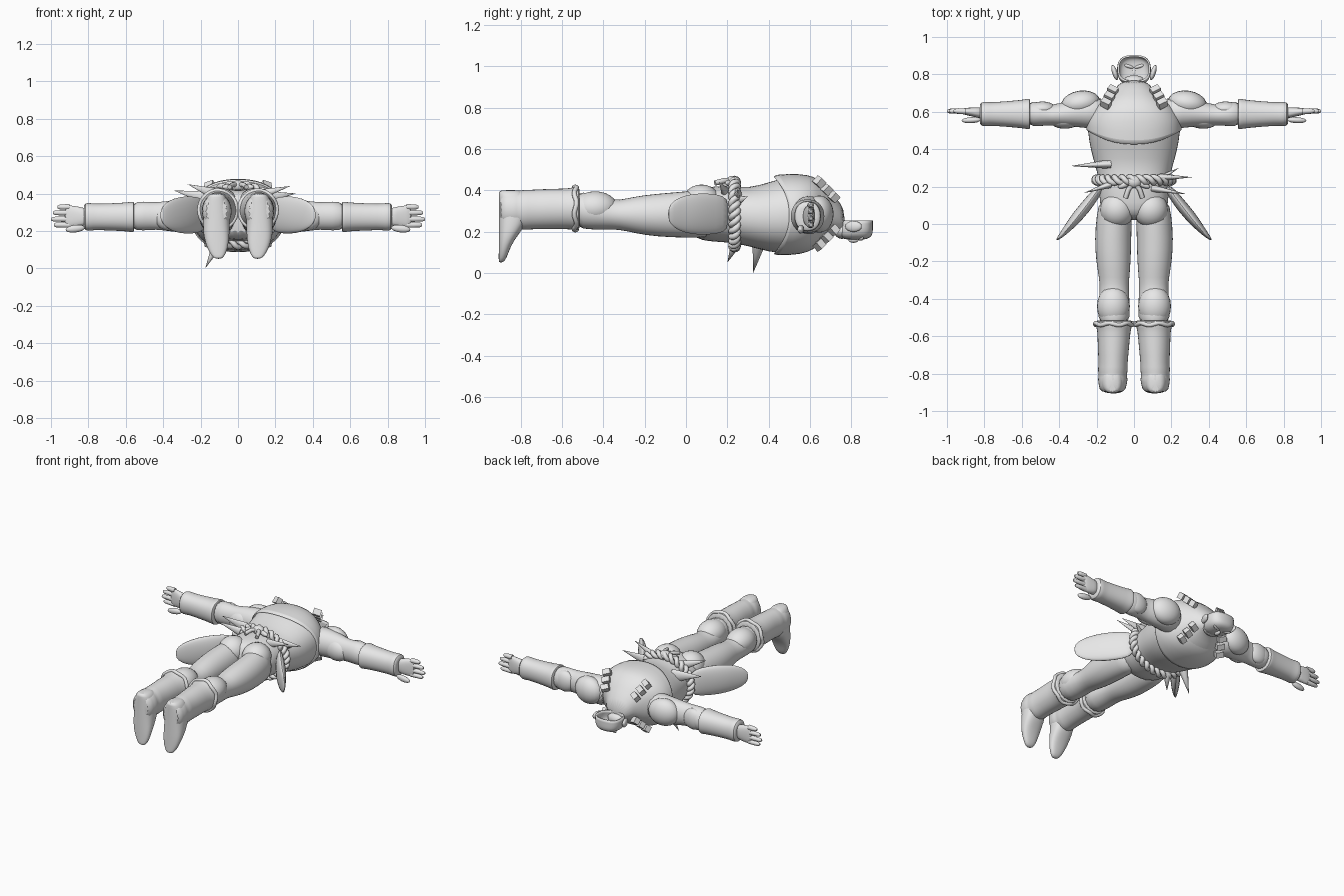
import bpy, bmesh
from math import sin, cos, pi, tau, copysign
from mathutils import Vector

if "Cube" in bpy.data.objects:
    bpy.data.objects.remove(bpy.data.objects["Cube"])

grey = bpy.data.materials.new("light_grey")
grey.use_nodes = True
grey.diffuse_color = (0.8, 0.8, 0.8, 1)
grey.node_tree.nodes["Principled BSDF"].inputs["Base Color"].default_value = (0.8, 0.8, 0.8, 1)


def finish(obj, mirror=False, subdivide=0, angle=40):
    """Material, smooth shading, subdivision and left/right mirroring."""
    obj.data.materials.append(grey)
    bpy.ops.object.select_all(action="DESELECT")
    obj.select_set(True)
    bpy.context.view_layer.objects.active = obj
    if obj.type == "MESH":
        bpy.ops.object.shade_smooth_by_angle(angle=angle * pi / 180)
    if subdivide:
        obj.modifiers.new("Round", "SUBSURF").levels = subdivide
        obj.modifiers["Round"].render_levels = subdivide
    if mirror:
        obj.modifiers.new("Mirror", "MIRROR").use_mirror_merge = False
    return obj


def from_bmesh(name, bm, **options):
    bmesh.ops.recalc_face_normals(bm, faces=bm.faces)
    mesh = bpy.data.meshes.new(name)
    bm.to_mesh(mesh)
    bm.free()
    obj = bpy.data.objects.new(name, mesh)
    bpy.context.collection.objects.link(obj)
    return finish(obj, **options)


def loft(name, axis, stations, square=1.0, sides=16, caps=(True, True), shift=None, **options):
    """Skin oval rings: position, two centre coordinates, two radii."""
    bm = bmesh.new()
    rings = []
    for index, (pos, cu, cv, ru, rv) in enumerate(stations):
        ring = []
        for k in range(sides):
            c, s = cos(tau * k / sides), sin(tau * k / sides)
            u = cu + ru * copysign(abs(c) ** square, c)
            v = cv + rv * copysign(abs(s) ** square, s)
            p = pos + (shift(index, c, s) if shift else 0)
            co = {"x": (p, u, v), "y": (u, p, v), "z": (u, v, p)}[axis]
            ring.append(bm.verts.new(co))
        rings.append(ring)
    for a, b in zip(rings, rings[1:]):
        for k in range(sides):
            n = (k + 1) % sides
            bm.faces.new((a[k], a[n], b[n], b[k]))
    for ring, cap in zip((rings[0], rings[-1]), caps):
        if cap:
            bm.faces.new(ring)
    return from_bmesh(name, bm, angle=60, **options)


def ball(name, loc, radii, turn=(0, 0, 0), **options):
    bpy.ops.mesh.primitive_uv_sphere_add(segments=20, ring_count=12, location=loc, rotation=turn)
    obj = bpy.context.object
    obj.scale = radii
    bpy.ops.object.transform_apply(location=True, rotation=True, scale=True)
    obj.name = name
    return finish(obj, **options)


def spike(name, base, tip, width, thick):
    """Flattened pointed leaf from base to tip."""
    base, tip = Vector(base), Vector(tip)
    way = tip - base
    bpy.ops.mesh.primitive_cone_add(vertices=8, radius1=1, radius2=0, depth=way.length,
                                    location=(base + tip) / 2, rotation=way.to_track_quat("Z", "Y").to_euler())
    bpy.context.object.scale = (thick, width, 1)
    bpy.context.object.name = name
    return finish(bpy.context.object)


def tube(name, points, radius, closed=False, **options):
    curve = bpy.data.curves.new(name, "CURVE")
    curve.dimensions = "3D"
    curve.bevel_depth = radius
    curve.bevel_resolution = 2
    curve.use_fill_caps = True
    line = curve.splines.new("POLY")
    line.points.add(len(points) - 1)
    for p, co in zip(line.points, points):
        p.co = (*co, 1)
    line.use_cyclic_u = closed
    obj = bpy.data.objects.new(name, curve)
    bpy.context.collection.objects.link(obj)
    return finish(obj, **options)


# Torso, with hunched back and neck
loft("torso", "y", [
    (0.02, 0, .28, .13, .10), (.08, 0, .285, .18, .13), (.15, 0, .285, .188, .135),
    (.22, 0, .285, .185, .14), (.3, 0, .27, .205, .14), (.4, 0, .27, .235, .17),
    (.5, 0, .28, .25, .19), (.56, 0, .285, .25, .19), (.62, 0, .29, .215, .172),
    (.67, 0, .295, .16, .14), (.72, 0, .285, .1, .085), (.77, 0, .25, .07, .06)],
    square=.9, sides=24, subdivide=1)

# Chest armour with a hem that dips at the middle of back and front
loft("chest_armour", "y", [
    (.5, 0, .28, .25, .185), (.5, 0, .28, .258, .198), (.56, 0, .285, .256, .197),
    (.62, 0, .29, .218, .176), (.65, 0, .295, .18, .15)],
    square=.9, sides=32, caps=(False, False), subdivide=1,
    shift=lambda i, c, s: -.075 * abs(s) ** 2 if i < 2 else 0)

# Shoulder strap pads, back and front
for side, sign, top in (("back", 1, .44), ("front", -1, .135)):
    for i in range(3):
        bpy.ops.mesh.primitive_cube_add(size=1, location=(.15 - .018 * i, .645 + .034 * i, top - sign * .035 * i))
        pad = bpy.context.object
        pad.name = f"{side}_strap_pad_{i}"
        pad.scale = (.05, .036, .04)
        pad.rotation_euler = (-sign * .7, sign * .3, .45)
        bpy.ops.object.transform_apply(location=True, rotation=True, scale=True)
        finish(pad, mirror=True)

# Head: an open-backed face shell with ears, brow, nose and jaw
face = loft("face_shell", "z", [
    (.255, 0, .83, .09, .075), (.22, 0, .825, .094, .08), (.19, 0, .82, .088, .085),
    (.17, 0, .82, .07, .072), (.16, 0, .82, .035, .04)],
    square=.75, caps=(False, True), subdivide=1)
face.modifiers.new("Shell", "SOLIDIFY").thickness = .01
ball("jaw", (0, .755, .205), (.062, .04, .04))
ball("nose", (0, .81, .16), (.014, .025, .014))
ball("brow", (.035, .845, .168), (.035, .01, .012), (0, 0, .3), mirror=True)
ball("ear", (.103, .81, .225), (.014, .042, .026), (0, 0, -.3), mirror=True)

# Arms and their muscles
loft("arm", "x", [
    (.15, .59, .28, .1, .1), (.26, .6, .28, .085, .095), (.36, .59, .28, .07, .085),
    (.44, .58, .28, .052, .072), (.5, .588, .28, .066, .08), (.58, .59, .278, .07, .078)],
    subdivide=1, mirror=True)
ball("deltoid", (.285, .645, .285), (.105, .068, .09), (0, 0, -.15), mirror=True)
ball("biceps", (.36, .56, .27), (.09, .05, .07), (0, 0, -.1), mirror=True)
ball("forearm_muscle", (.49, .615, .28), (.075, .04, .07), mirror=True)

# Gauntlets and hands
loft("gauntlet", "x", [
    (.555, .588, .275, .075, .07), (.555, .588, .275, .083, .083), (.575, .588, .275, .083, .083),
    (.59, .588, .275, .077, .078), (.77, .588, .275, .062, .07), (.785, .588, .275, .067, .076),
    (.82, .588, .275, .065, .075), (.825, .588, .275, .05, .055)],
    square=.9, subdivide=1, mirror=True)
loft("palm", "x", [(.8, .592, .275, .035, .045), (.85, .598, .275, .026, .055),
                   (.9, .602, .277, .02, .062), (.93, .602, .277, .012, .058)],
     square=.8, subdivide=1, mirror=True)
for i, (reach, z) in enumerate(zip((.965, .99, 1, .985), (.328, .297, .263, .232))):
    loft(f"finger_{i}", "x", [(.9, .602, z, .016, .016), (.94, .604, z, .015, .015),
                              (reach - .012, .604, z, .012, .013), (reach, .604, z, .006, .007)],
         sides=10, mirror=True)
ball("thumb", (.87, .555, .212), (.052, .016, .02), (0, .12, -.05), mirror=True)

# Legs and buttocks
loft("leg", "y", [
    (.14, .1, .285, .085, .115), (.05, .105, .285, .097, .118), (-.08, .113, .28, .1, .11),
    (-.2, .11, .28, .095, .1), (-.29, .106, .282, .082, .08), (-.35, .105, .28, .078, .069),
    (-.45, .107, .295, .088, .088), (-.55, .107, .31, .085, .096)], subdivide=1, mirror=True)
ball("buttock", (.09, .075, .34), (.092, .095, .088), mirror=True)
ball("calf_muscle", (.11, -.44, .315), (.088, .11, .08), mirror=True)

# Boots: rolled cuff, shaft with ankle folds, pointed foot
boot = [(-.515, .107, .312, .09, .09), (-.515, .107, .312, .1, .106), (-.55, .107, .312, .1, .106),
        (-.565, .107, .31, .09, .1), (-.66, .11, .31, .086, .1), (-.75, .112, .307, .078, .097)]
for fold in (-.78, -.83):
    boot += [(fold, .113, .305, .083, .1), (fold - .03, .114, .305, .075, .094)]
loft("boot_shaft", "y", boot + [(-.905, .115, .305, .07, .095)], subdivide=1, mirror=True)
tube("boot_rope", [(.107 + .1 * cos(tau * k / 32), -.535 + .006 * sin(6 * tau * k / 32),
                    .312 + .104 * sin(tau * k / 32)) for k in range(32)], .012, True, mirror=True)
foot = []
for z, x, width, top in ((.05, .105, .018, -.885), (.07, .106, .038, -.868), (.11, .11, .056, -.855),
                         (.16, .114, .068, -.83), (.21, .116, .072, -.79), (.27, .116, .072, -.76),
                         (.34, .116, .068, -.76), (.385, .115, .052, -.78), (.402, .115, .03, -.8)):
    foot.append((z, x, (top - .906) / 2, width, (top + .906) / 2))
loft("foot", "z", foot, square=.8, subdivide=1, mirror=True)

# Twisted rope belt with a knot
for strand in range(2):
    points = []
    for k in range(240):
        a = tau * k / 240
        twist = a * 14 + strand * pi
        r = .016 * cos(twist)
        points.append(((.198 + r) * cos(a), .235 + .016 * sin(twist), .285 + (.155 + r) * sin(a)))
    tube(f"belt_rope_{strand}", points, .015, True)
ball("belt_knot", (0, .225, .44), (.04, .034, .03))
for side in (-1, 1):
    tube(f"knot_tail_{side}", [(0, .22, .445), (side * .03, .185, .447), (side * .045, .14, .435)], .013)
    ball(f"knot_loop_{side}", (side * .05, .21, .435), (.038, .016, .016), (0, 0, side * -.4))

# Hip guards: long leaf plates splaying outward
loft("hip_guard", "y", [
    (.21, .175, .285, .02, .08), (.15, .215, .285, .036, .1), (.06, .285, .285, .043, .104),
    (-.01, .34, .285, .032, .092), (-.06, .385, .285, .02, .068), (-.088, .413, .285, .006, .03)],
    subdivide=1, mirror=True)

# Pointed sash ends and fur tufts around the waist
spike("right_back_spike", (-.13, .32, .37), (-.34, .31, .415), .045, .025)
spike("right_lower_spike", (-.13, .21, .4), (-.27, .165, .45), .03, .018)
spike("left_back_spike", (.14, .25, .38), (.31, .25, .4), .035, .02)
spike("left_upper_spike", (.15, .25, .35), (.24, .3, .37), .025, .015)
spike("left_lower_spike", (.1, .19, .39), (.28, .16, .44), .03, .02)
spike("front_long_spike", (-.11, .35, .13), (-.175, .325, 0), .03, .03)
spike("front_short_spike", (-.06, .25, .16), (-.1, .2, .05), .03, .03)
